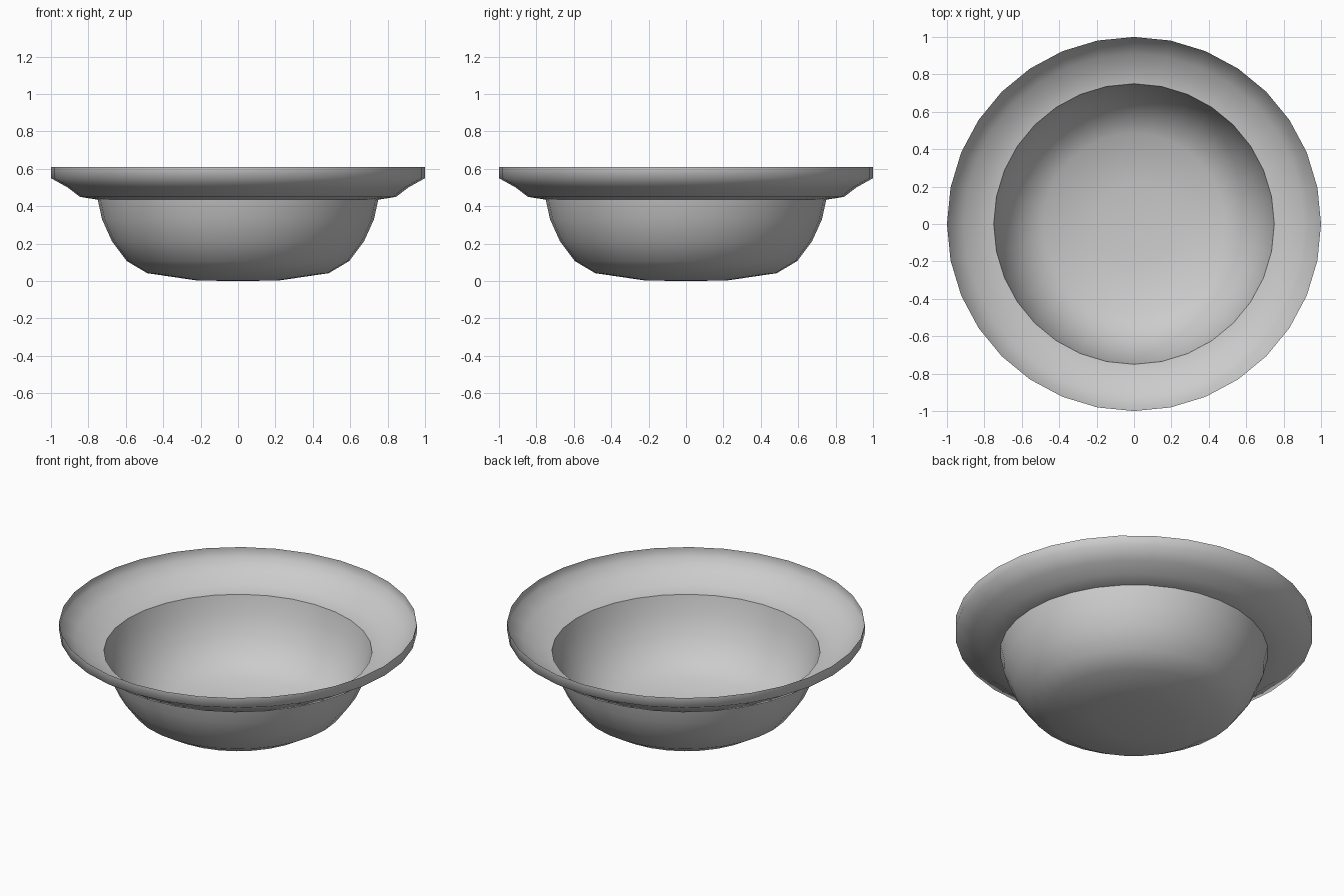
import bpy, bmesh, math

cube = bpy.data.objects.get("Cube")
if cube:
    bpy.data.objects.remove(cube, do_unlink=True)

SIDES = 32

grey = bpy.data.materials.new("plain grey")
grey.use_nodes = True
colour = (0.6, 0.6, 0.6, 1)
grey.diffuse_color = colour
grey.node_tree.nodes["Principled BSDF"].inputs["Base Color"].default_value = colour


def lathe(name, profile):
    """Spin a (radius, height) profile about z into a thin smooth shell."""
    bm = bmesh.new()
    verts = [bm.verts.new((r, 0, z)) for r, z in profile]
    edges = [bm.edges.new(pair) for pair in zip(verts, verts[1:])]
    bmesh.ops.spin(bm, geom=verts + edges, cent=(0, 0, 0), axis=(0, 0, 1),
                   angle=math.tau, steps=SIDES, use_duplicate=False)
    bmesh.ops.remove_doubles(bm, verts=bm.verts, dist=0.0005)
    bmesh.ops.recalc_face_normals(bm, faces=bm.faces)
    # Open shell: make the floor face up
    floor = min(bm.faces, key=lambda f: f.calc_center_median().length)
    if floor.normal.z < 0:
        bmesh.ops.reverse_faces(bm, faces=bm.faces)
    mesh = bpy.data.meshes.new(name)
    bm.to_mesh(mesh)
    bm.free()
    mesh.materials.append(grey)
    obj = bpy.data.objects.new(name, mesh)
    bpy.context.collection.objects.link(obj)
    bpy.ops.object.select_all(action='DESELECT')
    obj.select_set(True)
    bpy.context.view_layer.objects.active = obj
    bpy.ops.object.shade_smooth_by_angle(angle=math.radians(65))
    return obj


# Deep rounded basin
lathe("basin", [(0, 0), (0.22, 0.003), (0.485, 0.042), (0.595, 0.107),
                (0.674, 0.213), (0.727, 0.33), (0.75, 0.435)])

# Wide flared rim with an upright lip
lathe("rim", [(0.75, 0.435), (0.845, 0.45), (0.91, 0.5),
              (1, 0.55), (1, 0.61)])
